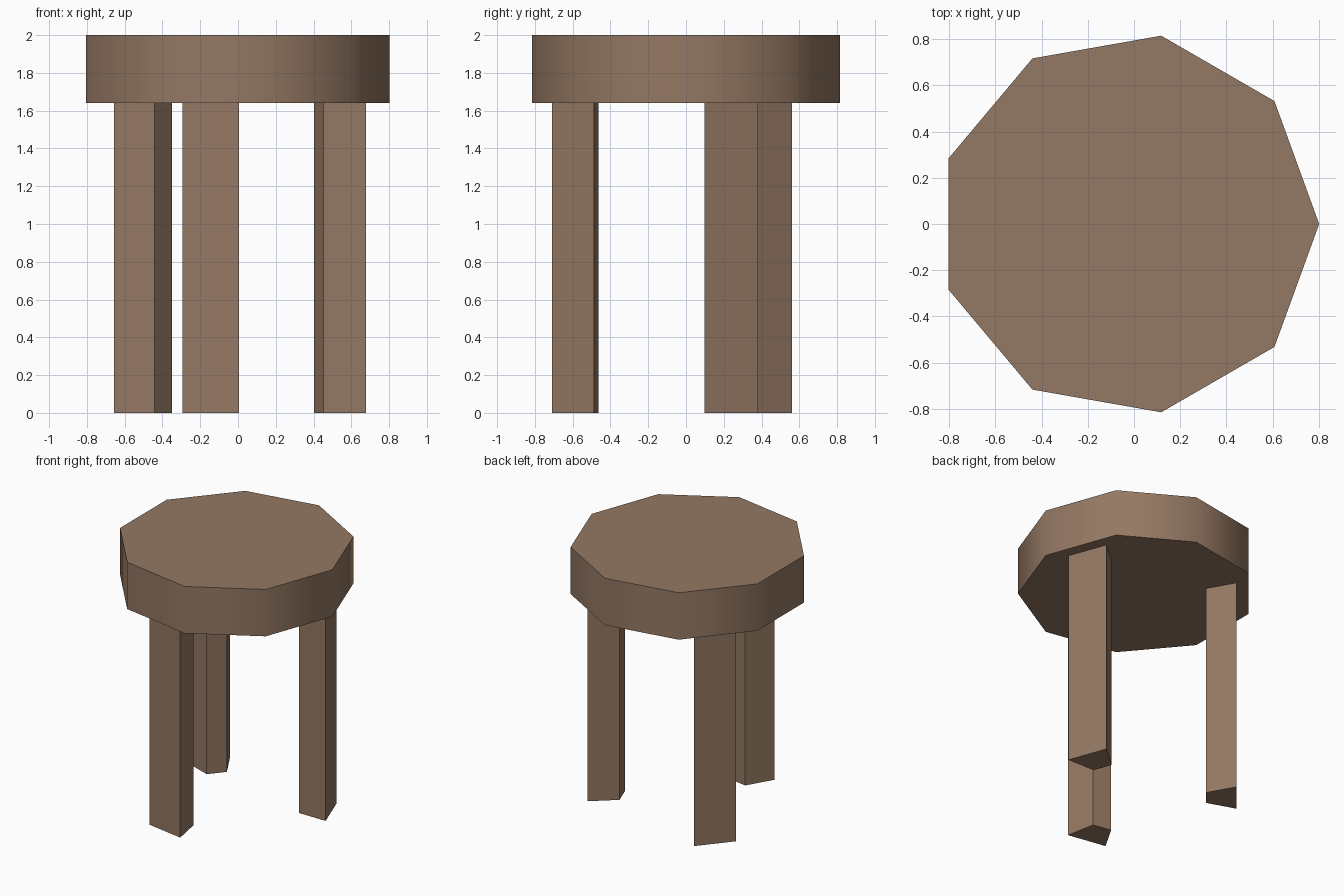
import bpy, bmesh, math

if "Cube" in bpy.data.objects:
    bpy.data.objects.remove(bpy.data.objects["Cube"])

CX = -0.026           # axis of the stool
SEAT_BOTTOM, TOP = 1.64, 2.0

wood = bpy.data.materials.new("brown wood")
wood.diffuse_color = (0.296, 0.188, 0.125, 1)
wood.use_nodes = True
wood.node_tree.nodes["Principled BSDF"].inputs["Base Color"].default_value = wood.diffuse_color


def prism(name, outline, z0, z1):
    """Closed upright prism from a counter-clockwise outline."""
    bm = bmesh.new()
    low = [bm.verts.new((x, y, z0)) for x, y in outline]
    high = [bm.verts.new((x, y, z1)) for x, y in outline]
    bm.faces.new(low[::-1])
    bm.faces.new(high)
    n = len(outline)
    for i in range(n):
        j = (i + 1) % n
        bm.faces.new((low[i], low[j], high[j], high[i]))
    bm.normal_update()
    mesh = bpy.data.meshes.new(name)
    bm.to_mesh(mesh)
    bm.free()
    mesh.materials.append(wood)
    ob = bpy.data.objects.new(name, mesh)
    bpy.context.collection.objects.link(ob)
    return ob


# Nine-sided seat, smooth around the rim with a crisp top and bottom
R = 0.828
seat = prism("seat", [(CX + R * math.cos(math.tau * i / 9), R * math.sin(math.tau * i / 9))
                      for i in range(9)], SEAT_BOTTOM, TOP)
bpy.context.view_layer.objects.active = seat
seat.select_set(True)
bpy.ops.object.shade_smooth_by_angle(angle=math.radians(45))

# Three legs, each a wedge that narrows towards the middle
section = [(0.482, -0.0725), (0.693, -0.1515), (0.693, 0.1515), (0.482, 0.0725)]
for name, deg in (("right_leg", 20.2), ("back_left_leg", 140.2), ("front_leg", 260.2)):
    c, s = math.cos(math.radians(deg)), math.sin(math.radians(deg))
    prism(name, [(CX + r * c - t * s, r * s + t * c) for r, t in section], 0, SEAT_BOTTOM)
